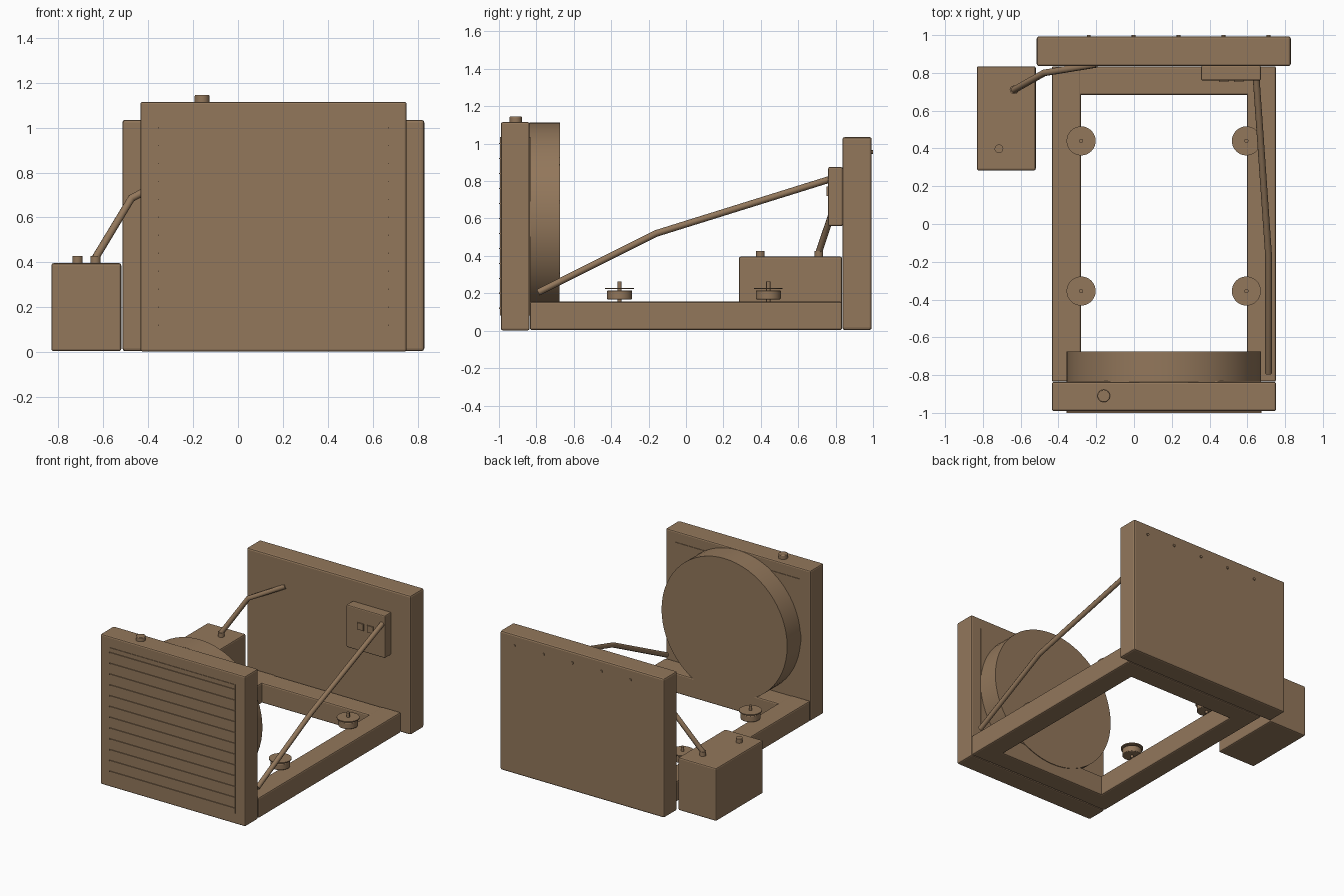
import bpy
import math
from mathutils import Vector

if "Cube" in bpy.data.objects:
    bpy.data.objects.remove(bpy.data.objects["Cube"])

brown = bpy.data.materials.new("brown")
brown.diffuse_color = (0.29, 0.185, 0.105, 1)
brown.use_nodes = True
brown.node_tree.nodes["Principled BSDF"].inputs["Base Color"].default_value = brown.diffuse_color


def finish(ob, name, bevel=0.0):
    ob.name = name
    ob.data.materials.append(brown)
    if bevel:
        m = ob.modifiers.new("bevel", 'BEVEL')
        m.width = bevel
        m.segments = 2
    return ob


def box(name, x, y, z, bevel=0.0):
    """Box from (min, max) pairs on each axis."""
    bpy.ops.mesh.primitive_cube_add(size=1)
    ob = bpy.context.object
    for v in ob.data.vertices:
        v.co = [a + (b - a) * (c + 0.5) for (a, b), c in zip((x, y, z), v.co)]
    return finish(ob, name, bevel)


def rod(name, a, b, r, sides=24, bevel=0.0):
    """Cylinder between two points."""
    a, b = Vector(a), Vector(b)
    bpy.ops.mesh.primitive_cylinder_add(
        vertices=sides, radius=r, depth=(b - a).length, location=(a + b) / 2,
        rotation=(b - a).to_track_quat('Z', 'Y').to_euler())
    bpy.ops.object.shade_smooth_by_angle(angle=math.radians(35))
    return finish(bpy.context.object, name, bevel)


def pipe(name, points, r):
    """Round tube along a bent path."""
    cu = bpy.data.curves.new(name, 'CURVE')
    cu.dimensions = '3D'
    cu.bevel_depth = r
    cu.bevel_resolution = 2
    cu.use_fill_caps = True
    sp = cu.splines.new('POLY')
    sp.points.add(len(points) - 1)
    for p, co in zip(sp.points, points):
        p.co = (*co, 1)
    ob = bpy.data.objects.new(name, cu)
    bpy.context.collection.objects.link(ob)
    return finish(ob, name)


# Base frame: two rails and two cross beams
for side, x in (("left", (-0.435, -0.28)), ("right", (0.597, 0.752))):
    box(side + "_rail", x, (-0.835, 0.835), (0.004, 0.155), 0.01)
box("front_beam", (-0.43, 0.747), (-0.833, -0.68), (0.004, 0.153), 0.01)
box("back_beam", (-0.43, 0.747), (0.683, 0.833), (0.004, 0.153), 0.01)

# Radiator with core, fins and filler cap
box("radiator_body", (-0.435, 0.752), (-0.99, -0.836), (0.002, 1.115), 0.01)
box("radiator_core", (-0.355, 0.672), (-0.994, -0.832), (0.08, 1.035))
for i in range(12):
    z = 0.12 + i * 0.08
    box("radiator_fin", (-0.357, 0.674), (-1.0, -0.99), (z - 0.003, z + 0.003))
rod("filler_cap", (-0.16, -0.91, 1.11), (-0.16, -0.91, 1.145), 0.033, 24, 0.004)

# Fan shroud drum behind the radiator
rod("fan_shroud", (0.158, -0.836, 0.597), (0.158, -0.675, 0.597), 0.515, 64)

# Rear panel with a row of bolts
box("rear_panel", (-0.515, 0.83), (0.836, 0.993), (0.004, 1.035), 0.012)
for i in range(5):
    x = -0.24 + i * 0.238
    rod("panel_bolt", (x, 0.985, 0.955), (x, 1.0, 0.955), 0.01, 12)

# Side tank with two ports and a hose
box("side_tank", (-0.832, -0.52), (0.283, 0.835), (0.004, 0.396), 0.01)
for x, y in ((-0.715, 0.398), (-0.635, 0.71)):
    rod("tank_port", (x, y, 0.39), (x, y, 0.427), 0.023, 20)
pipe("tank_hose", [(-0.635, 0.71, 0.42), (-0.475, 0.80, 0.685), (-0.2, 0.845, 0.83)], 0.018)

# Control box with two buttons and a long pipe
box("control_box", (0.355, 0.672), (0.76, 0.838), (0.56, 0.875), 0.008)
for x in (0.475, 0.555):
    box("control_button", (x - 0.025, x + 0.025), (0.752, 0.765), (0.72, 0.77))
pipe("long_pipe", [(0.712, -0.79, 0.205), (0.712, -0.16, 0.52), (0.647, 0.77, 0.81)], 0.018)

# Vibration mounts on the rails
for x in (-0.28, 0.595):
    for y in (-0.355, 0.44):
        rod("mount_foot", (x, y, 0.168), (x, y, 0.215), 0.067, 32, 0.004)
        rod("mount_plate", (x, y, 0.222), (x, y, 0.229), 0.077, 32)
        rod("mount_stud", (x, y, 0.15), (x, y, 0.263), 0.011, 12)
